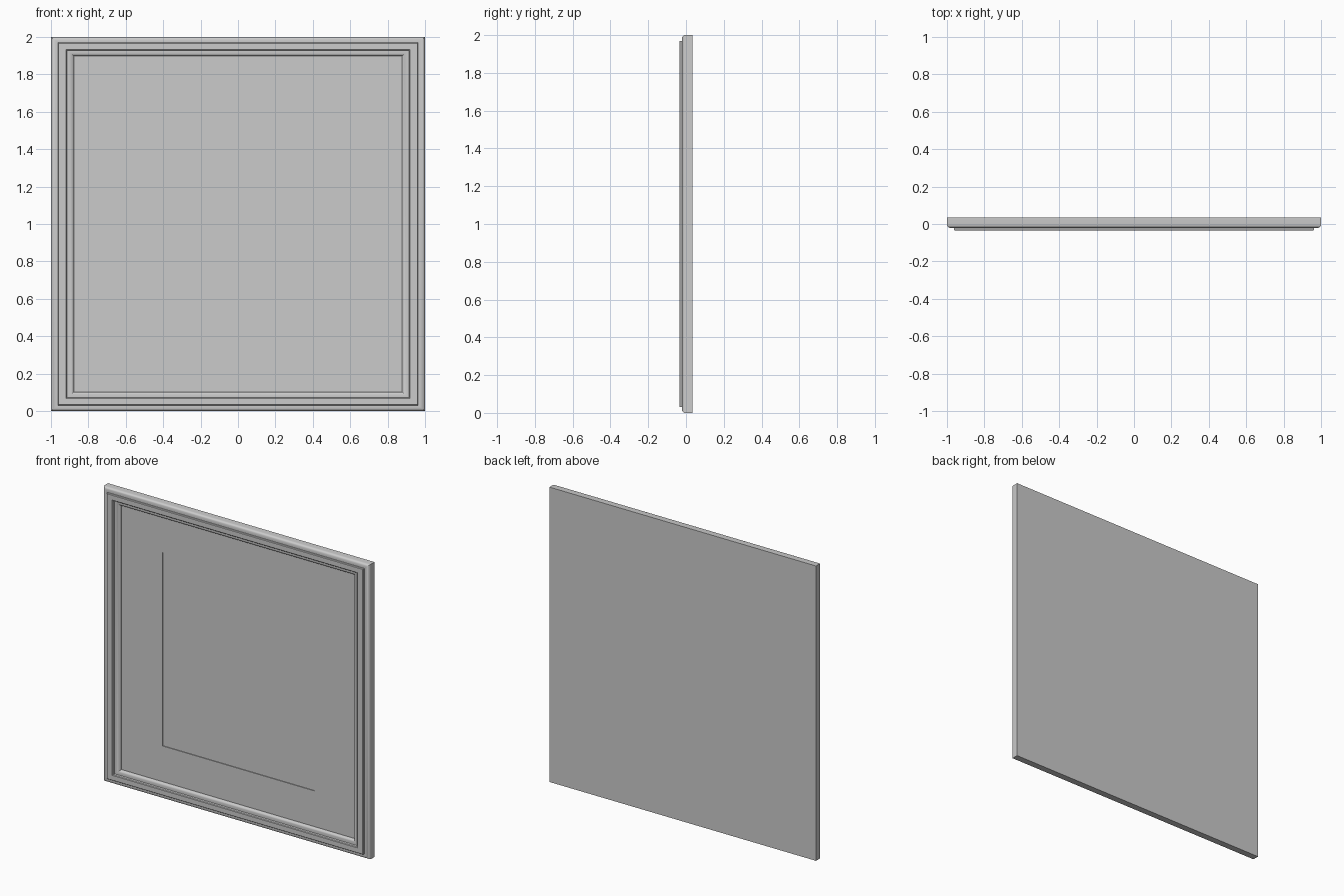
import bpy, bmesh, math
from mathutils import Vector

if "Cube" in bpy.data.objects:
    bpy.data.objects.remove(bpy.data.objects["Cube"])

Z_RATIO = 0.83  # rails are slightly narrower than the stiles


def arc(cu, cy, ru, ry, a0, a1, n=6):
    """Points (inset, y) along an elliptical arc, angles in degrees."""
    pts = []
    for i in range(n + 1):
        a = math.radians(a0 + (a1 - a0) * i / n)
        pts.append((cu + ru * math.cos(a), cy + ry * math.sin(a)))
    return pts


def make_object(name, bm):
    bmesh.ops.recalc_face_normals(bm, faces=bm.faces)
    me = bpy.data.meshes.new(name)
    bm.to_mesh(me)
    bm.free()
    ob = bpy.data.objects.new(name, me)
    bpy.context.collection.objects.link(ob)
    bpy.context.view_layer.objects.active = ob
    ob.select_set(True)
    bpy.ops.object.shade_smooth_by_angle(angle=math.radians(30))
    ob.select_set(False)
    return ob


def sweep_rect(name, profile, hx, hz, ratio=1.0, closed=False, cap=False):
    """Sweep an (inset, y) profile round a mitred rectangle centred at z = 1."""
    bm = bmesh.new()
    rings = []
    for u, y in profile:
        rings.append([bm.verts.new((sx * (hx - u), y, 1 + sz * (hz - u * ratio)))
                      for sx, sz in ((-1, -1), (1, -1), (1, 1), (-1, 1))])
    pairs = list(zip(rings, rings[1:]))
    if closed:
        pairs.append((rings[-1], rings[0]))
    for a, b in pairs:
        for i in range(4):
            j = (i + 1) % 4
            bm.faces.new((a[i], a[j], b[j], b[i]))
    if cap:
        bm.faces.new(rings[0])
        bm.faces.new(rings[-1])
    return make_object(name, bm)


# moulded frame: rounded outer edge, raised flat band, groove, rounded inner lip
frame_profile = [(0, 0.035)]
frame_profile += arc(0.026, -0.005, 0.026, 0.017, 180, 270)
frame_profile += [(0.037, -0.022)]
frame_profile += [(0.037, -0.031), (0.041, -0.035), (0.080, -0.035), (0.085, -0.031), (0.087, -0.018)]
frame_profile += arc(0.095, -0.002, 0.028, 0.016, 270, 360)
frame_profile += [(0.123, 0.006), (0.123, 0.035)]
sweep_rect("frame", frame_profile, 1.0, 1.0, Z_RATIO, closed=True)

# mat board with a shallow window holding the picture panel, and the flat back
mat_profile = [(0, 0.035), (0, 0.005), (0.307, 0.005), (0.307, 0.010)]
bm_hx, bm_hz = 0.877, 0.898
sweep_rect("mat_and_picture", mat_profile, bm_hx, bm_hz, (bm_hz - 0.656) / 0.307, cap=True)
